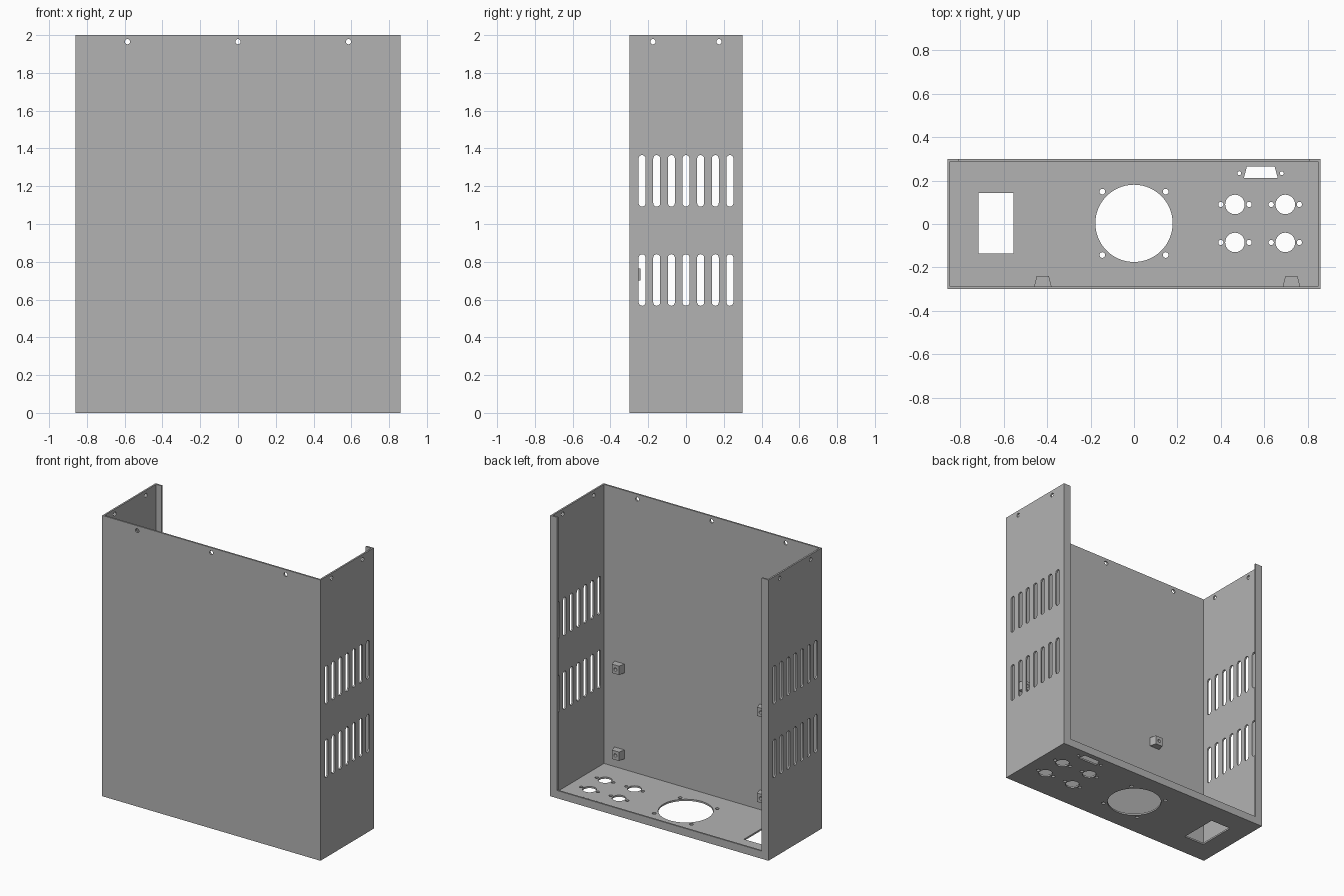
import bpy
import bmesh
from math import pi, cos, sin
from mathutils import Matrix, Vector

cube = bpy.data.objects.get("Cube")
if cube:
    bpy.data.objects.remove(cube)

W, D, H, T = 0.86, 0.30, 2.0, 0.012      # half width, half depth, height, sheet thickness
LIP = 0.055                              # width of the rear lip

grey = bpy.data.materials.new("sheet_metal_grey")
grey.use_nodes = True
colour = (0.45, 0.45, 0.45, 1)
grey.diffuse_color = colour
grey.node_tree.nodes["Principled BSDF"].inputs["Base Color"].default_value = colour


# Outline helpers
def rect(u0, u1, v0, v1):
    return [(u0, v0), (u1, v0), (u1, v1), (u0, v1)]


def circle(u, v, r, n=24):
    return [(u + r * cos(2 * pi * i / n), v + r * sin(2 * pi * i / n)) for i in range(n)]


def slot(u, v0, v1, r, n=8):
    top = [(u + r * cos(pi * i / n), v1 - r + r * sin(pi * i / n)) for i in range(n + 1)]
    bottom = [(u - r * cos(pi * i / n), v0 + r - r * sin(pi * i / n)) for i in range(n + 1)]
    return top + bottom


def add_mesh(name, mesh):
    obj = bpy.data.objects.new(name, mesh)
    bpy.context.collection.objects.link(obj)
    mesh.materials.clear()
    mesh.materials.append(grey)
    bpy.ops.object.select_all(action='DESELECT')
    obj.select_set(True)
    bpy.context.view_layer.objects.active = obj
    bpy.ops.object.shade_smooth_by_angle()
    return obj


def panel(name, loops, axes, centre):
    """Sheet with holes: first loop is the outline, axes map u, v and thickness."""
    curve = bpy.data.curves.new(name + "_outline", 'CURVE')
    curve.dimensions = '2D'
    curve.fill_mode = 'BOTH'
    curve.extrude = T / 2
    for loop in loops:
        spline = curve.splines.new('POLY')
        spline.points.add(len(loop) - 1)
        for point, (u, v) in zip(spline.points, loop):
            point.co = (u, v, 0, 1)
        spline.use_cyclic_u = True
    temp = bpy.data.objects.new(name + "_outline", curve)
    bpy.context.collection.objects.link(temp)
    deps = bpy.context.evaluated_depsgraph_get()
    mesh = bpy.data.meshes.new_from_object(temp.evaluated_get(deps))
    bpy.data.objects.remove(temp)
    frame = Matrix([Vector(a) for a in axes]).transposed().to_4x4()
    mesh.transform(Matrix.Translation(centre) @ frame)
    bm = bmesh.new()
    bm.from_mesh(mesh)
    bmesh.ops.remove_doubles(bm, verts=bm.verts, dist=1e-5)
    bmesh.ops.recalc_face_normals(bm, faces=bm.faces)
    bm.to_mesh(mesh)
    bm.free()
    return add_mesh(name, mesh)


FACING_Y = ((1, 0, 0), (0, 0, 1), (0, -1, 0))
FACING_X = ((0, 1, 0), (0, 0, 1), (1, 0, 0))
FACING_Z = ((1, 0, 0), (0, 1, 0), (0, 0, 1))

# Front panel with three screw holes
loops = [rect(-W, W, 0, H)] + [circle(x, 1.965, 0.014) for x in (-0.585, 0, 0.585)]
panel("front_panel", loops, FACING_Y, (0, -D + T / 2, 0))

# Side panels with two rows of vents
loops = [rect(-D + T, D - T, 0, H)] + [circle(y, 1.965, 0.014) for y in (-0.175, 0.175)]
for bottom, top in ((0.567, 0.84), (1.092, 1.365)):
    loops += [slot(i * 0.0775, bottom, top, 0.0185) for i in range(-3, 4)]
for side, name in ((1, "left_panel"), (-1, "right_panel")):
    panel(name, loops, FACING_X, (side * (W - T / 2), 0, 0))

# Rear lip running up both sides and along the bottom
a = W - LIP
lip = [(-W, 0), (W, 0), (W, H), (a, H), (a, LIP), (-a, LIP), (-a, H), (-W, H)]
panel("rear_lip", [lip], FACING_Y, (0, D - T / 2, 0))

# Bottom plate: power inlet, fan, round sockets and a wide connector
loops = [rect(-W + T, W - T, -D + T, D - T), rect(-0.716, -0.556, -0.136, 0.142),
         circle(0, 0.003, 0.178, 64)]
loops += [circle(x, 0.003 + y, 0.013) for x in (-0.146, 0.146) for y in (-0.146, 0.146)]
for x in (0.465, 0.697):
    for y in (-0.085, 0.09):
        loops.append(circle(x, y, 0.045, 32))
        loops += [circle(x + s * 0.065, y, 0.012) for s in (-1, 1)]
loops.append([(0.506, 0.212), (0.662, 0.212), (0.648, 0.264), (0.52, 0.264)])
loops += [circle(x, 0.234, 0.009) for x in (0.485, 0.681)]
panel("bottom_plate", loops, FACING_Z, (0, 0, T / 2))


# Tapered mounting blocks inside the front panel, each with a blind hole
def mounting_block(name, x, z):
    y0, y1, half = -D + T, -0.24, 0.0315
    bm = bmesh.new()
    outline = [(x - 0.04, y0), (x + 0.04, y0), (x + 0.028, y1), (x - 0.028, y1)]
    face = bm.faces.new([bm.verts.new((px, py, z - half)) for px, py in outline])
    ext = bmesh.ops.extrude_face_region(bm, geom=[face])
    verts = [v for v in ext["geom"] if isinstance(v, bmesh.types.BMVert)]
    bmesh.ops.translate(bm, verts=verts, vec=(0, 0, 2 * half))
    bmesh.ops.recalc_face_normals(bm, faces=bm.faces)
    mesh = bpy.data.meshes.new(name)
    bm.to_mesh(mesh)
    bm.free()
    block = add_mesh(name, mesh)
    bpy.ops.mesh.primitive_cylinder_add(vertices=20, radius=0.012, depth=0.06,
                                        location=(x, y1, z), rotation=(pi / 2, 0, 0))
    cutter = bpy.context.object
    cutter.hide_render = True
    mod = block.modifiers.new("hole", 'BOOLEAN')
    mod.operation = 'DIFFERENCE'
    mod.object = cutter
    bpy.context.view_layer.objects.active = block
    bpy.ops.object.modifier_apply(modifier="hole")
    bpy.data.objects.remove(cutter)


for x, side in ((0.725, "left"), (-0.42, "right")):
    for z, level in ((0.12, "lower"), (0.732, "upper")):
        mounting_block(f"{level}_{side}_mounting_block", x, z)
